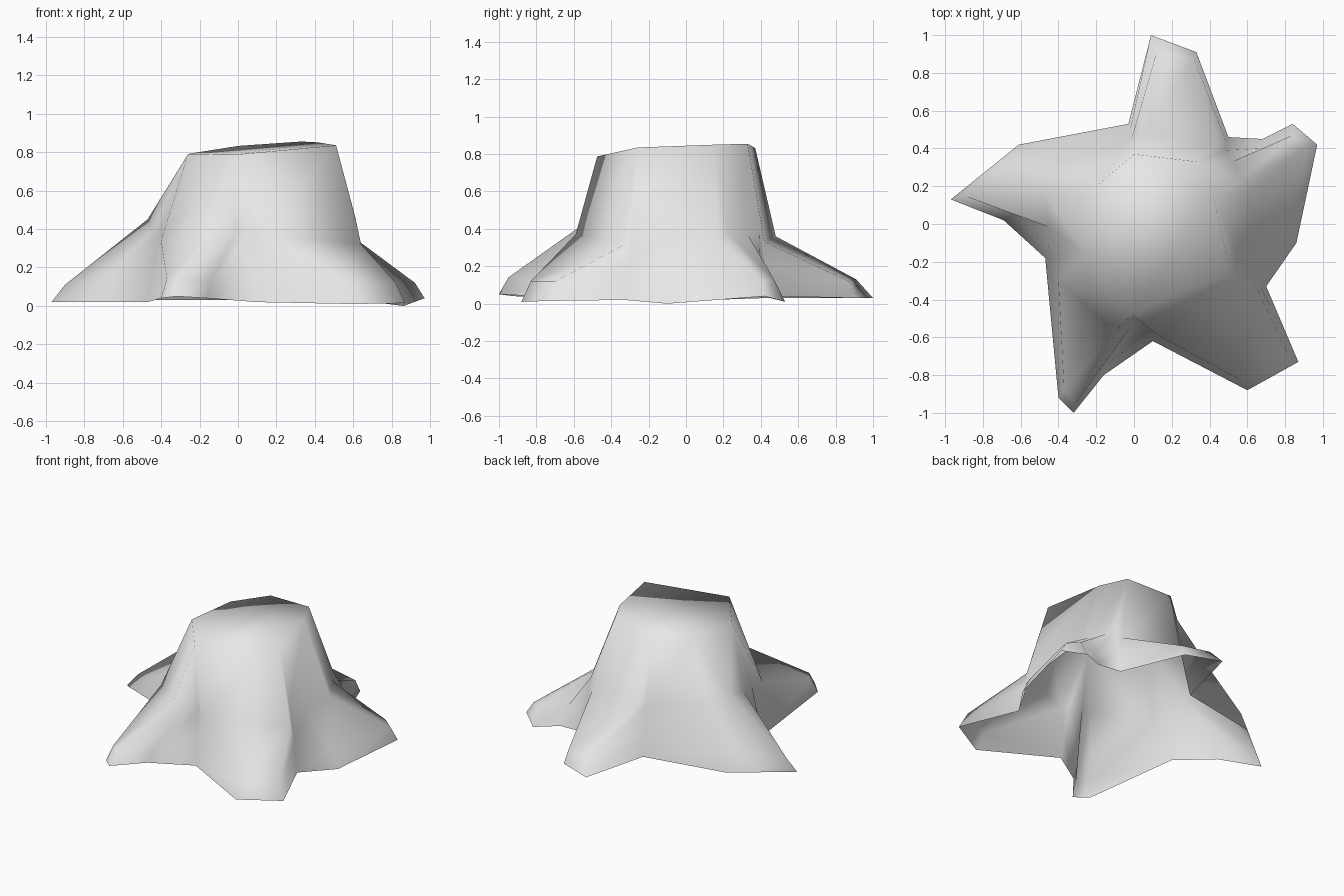
import bpy
import bmesh
from mathutils import Vector

old = bpy.data.objects.get("Cube")
if old:
    bpy.data.objects.remove(old, do_unlink=True)

# Bark material
bark = bpy.data.materials.new("pale_grey")
bark.use_nodes = True
grey = (0.8, 0.8, 0.8, 1)
bark.diffuse_color = grey
bark.node_tree.nodes["Principled BSDF"].inputs["Base Color"].default_value = grey

bm = bmesh.new()


def vert(*co):
    return bm.verts.new(co)


# Rim of the cut top, counter-clockwise from the back right
back_right = vert(.33, .33, .855)
right = vert(.42, .15, .85)
front_right = vert(.51, -.26, .835)
front = vert(-.01, -.475, .787)
left = vert(-.26, -.15, .79)
back_left = vert(-.2, .2, .8)
back = vert(0, .37, .832)
rim = [back_right, right, front_right, front, left, back_left, back]

# Each column runs down the trunk: rim, knee, lip, foot
columns = []


def strand(top, knee, lip, foot):
    columns.append([top, vert(*knee), vert(*lip), vert(*foot)])


def valley(top, knee, foot):
    """Crease between two roots; its lip lies halfway down."""
    lip = Vector(knee).lerp(Vector(foot), .55)
    strand(top, knee, lip, foot)


# Right root
valley(back_right, (.48, .39, .41), (.5, .46, .04))
strand(back_right, (.52, .33, .37), (.67, .4, .14), (.68, .45, .03))
strand(right, (.57, .23, .37), (.84, .47, .13), (.84, .53, .01))
strand(right, (.61, .17, .35), (.92, .41, .12), (.97, .42, .04))
strand(right, (.61, -.08, .35), (.8, -.1, .12), (.86, -.1, 0))

# Front right root
valley(front_right, (.61, -.29, .46), (.7, -.33, .02))
strand(front_right, (.64, -.32, .32), (.82, -.7, .12), (.87, -.73, .015))
strand(front, (.13, -.59, .37), (.57, -.83, .12), (.6, -.88, .01))

# Front left root
valley(front, (.08, -.56, .39), (.1, -.62, .02))
strand(front, (-.01, -.535, .38), (-.15, -.75, .11), (-.16, -.8, .04))
strand(front, (-.1, -.57, .41), (-.31, -.95, .14), (-.32, -1, .05))
strand(left, (-.4, -.3, .34), (-.37, -.88, .14), (-.4, -.92, .04))

# Left root
valley(left, (-.41, -.16, .37), (-.47, -.18, .02))
strand(left, (-.44, -.02, .4), (-.63, .05, .2), (-.69, .02, .02))
strand(back_left, (-.47, .16, .45), (-.9, .15, .11), (-.97, .13, .02))
strand(back_left, (-.4, .32, .42), (-.57, .4, .15), (-.61, .42, .03))

# Back root
valley(back, (-.01, .46, .37), (-.03, .53, .03))
strand(back, (.03, .48, .36), (.12, .91, .13), (.09, 1, .03))
strand(back_right, (.45, .42, .33), (.32, .87, .12), (.33, .91, .03))

# Skin neighbouring columns; a shared rim vertex gives a triangle
for a, b in zip(columns, columns[1:] + columns[:1]):
    for i in range(len(a) - 1):
        corners = dict.fromkeys((a[i], a[i + 1], b[i + 1], b[i]))
        bm.faces.new(list(corners))

# Cut top; the underside stays open
bm.faces.new(rim)
for face in bm.faces:
    face.smooth = True
bm.normal_update()

mesh = bpy.data.meshes.new("tree_stump")
bm.to_mesh(mesh)
bm.free()
mesh.materials.append(bark)
stump = bpy.data.objects.new("tree_stump", mesh)
bpy.context.collection.objects.link(stump)
